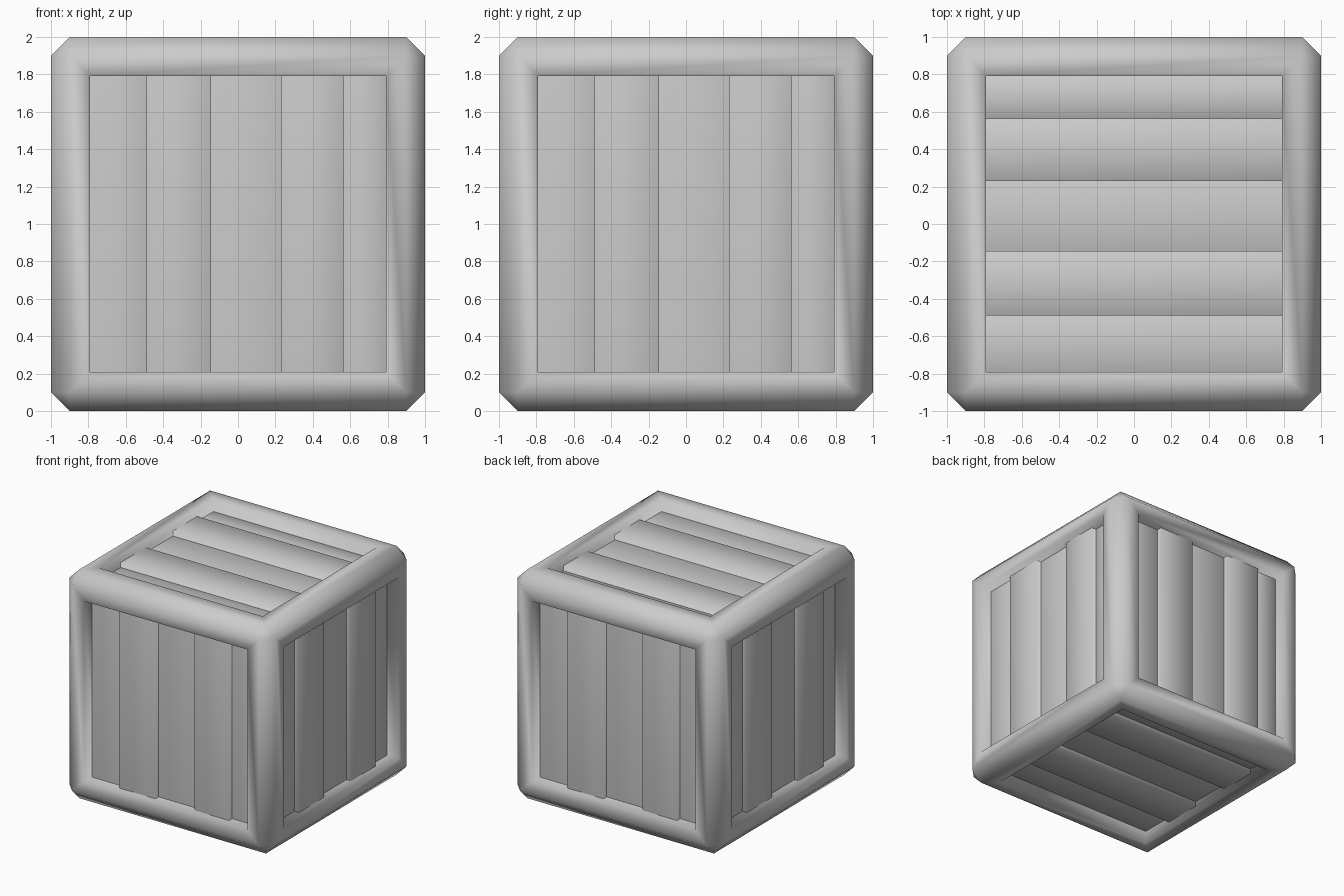
import bpy, bmesh
from math import pi
from mathutils import Matrix, Vector

if "Cube" in bpy.data.objects:
    bpy.data.objects.remove(bpy.data.objects["Cube"])

CENTRE = Matrix.Translation((0, 0, 1))
RIM = 0.79       # half-width of each recessed panel
FLOOR = 0.84     # depth of recess floor from the crate centre
BACK = 0.80      # hidden back of the planks
SPLITS = [-RIM, -0.49, -0.145, 0.23, 0.565, RIM]


def make_object(name, bm):
    bmesh.ops.recalc_face_normals(bm, faces=bm.faces)
    for f in bm.faces:
        f.smooth = True
    mesh = bpy.data.meshes.new(name)
    bm.to_mesh(mesh)
    bm.free()
    ob = bpy.data.objects.new(name, mesh)
    bpy.context.collection.objects.link(ob)
    return ob


# Frame: chamfered cube with a square recess in every side
bm = bmesh.new()
bmesh.ops.create_cube(bm, size=2)
bmesh.ops.bevel(bm, geom=bm.edges[:], offset=0.1, offset_type='OFFSET',
                segments=1, profile=0.5, affect='EDGES')
bm.normal_update()
sides = [f for f in bm.faces if f.calc_area() > 1]
bmesh.ops.inset_individual(bm, faces=sides, thickness=0.9 - RIM, depth=0,
                           use_even_offset=True)
bm.normal_update()
# push each panel inwards, leaving the recess walls
for f in sides:
    n = f.normal.copy()
    ret = bmesh.ops.extrude_face_region(bm, geom=[f])
    verts = [g for g in ret['geom'] if isinstance(g, bmesh.types.BMVert)]
    bmesh.ops.translate(bm, verts=verts, vec=n * (FLOOR - 1))
bmesh.ops.delete(bm, geom=[f for f in sides if f.is_valid], context='FACES_ONLY')
bmesh.ops.transform(bm, matrix=CENTRE, verts=bm.verts[:])
make_object("crate_frame", bm)


# Planks: five per side, second and fourth standing proud
def planks(name, rotation):
    bm = bmesh.new()
    for i, (a, b) in enumerate(zip(SPLITS, SPLITS[1:])):
        level = 0.932 if i % 2 else 0.888
        size = Matrix.Diagonal((b - a, level - BACK, 2 * RIM, 1))
        place = Matrix.Translation(((a + b) / 2, -(level + BACK) / 2, 0))
        bmesh.ops.create_cube(bm, size=1, matrix=CENTRE @ rotation @ place @ size)
    ob = make_object(name, bm)
    # soft shading led by the broad faces
    mod = ob.modifiers.new("soft_normals", 'WEIGHTED_NORMAL')
    mod.mode = 'FACE_AREA'
    mod.weight = 50


for k, side in enumerate(("front", "right", "back", "left")):
    planks(side + "_planks", Matrix.Rotation(k * pi / 2, 4, 'Z'))

# Top and bottom boards run along x, spaced along y
top = Matrix(((0, 0, 1, 0), (1, 0, 0, 0), (0, -1, 0, 0), (0, 0, 0, 1)))
planks("top_planks", top)
planks("bottom_planks", Matrix.Rotation(pi, 4, 'Y') @ top)
